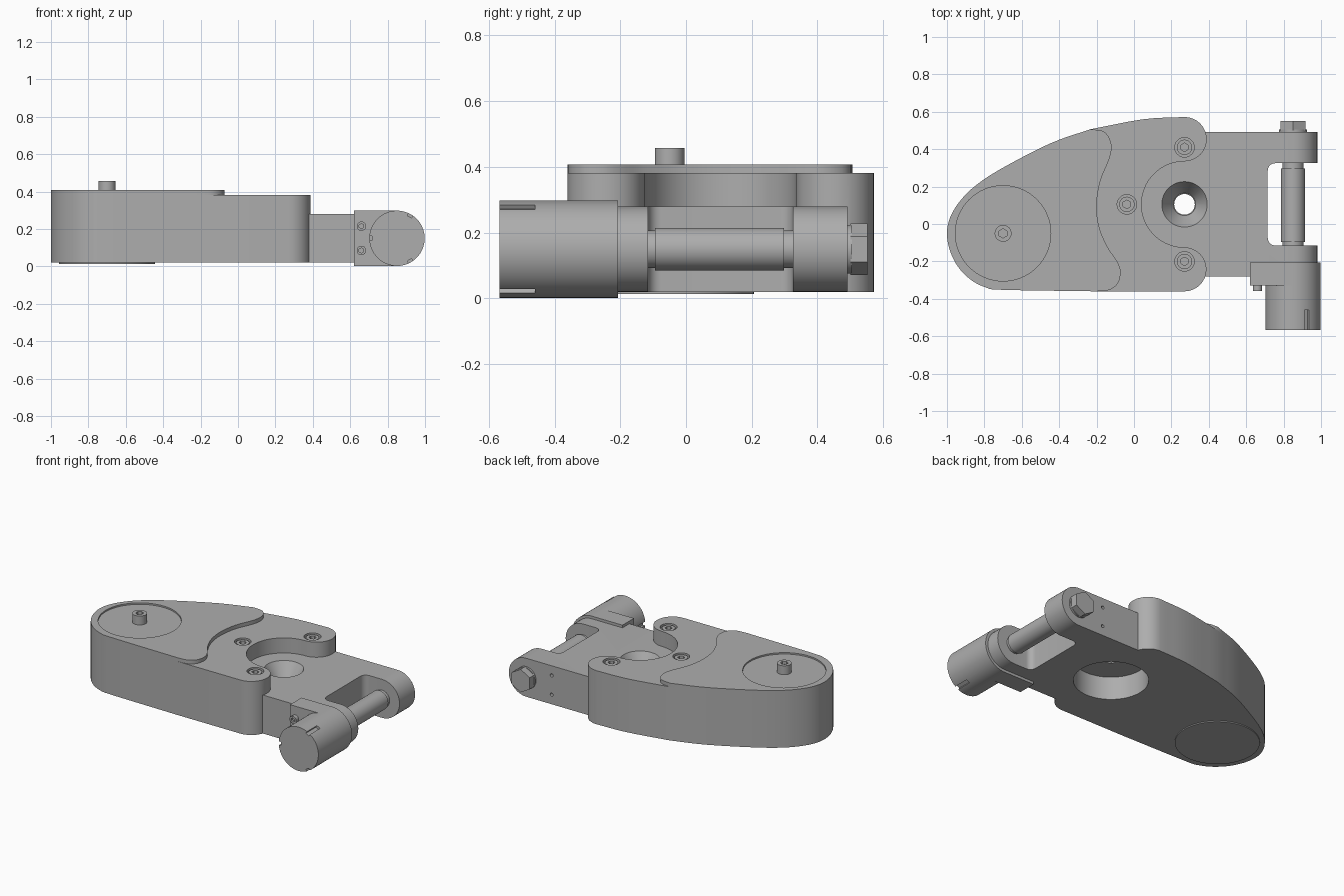
import bpy, bmesh, math
from mathutils import Matrix, Vector

if "Cube" in bpy.data.objects:
    bpy.data.objects.remove(bpy.data.objects["Cube"], do_unlink=True)

grey = bpy.data.materials.new("machined_grey")
grey.use_nodes = True
GREY = (0.42, 0.42, 0.42, 1)
grey.diffuse_color = GREY
grey.node_tree.nodes["Principled BSDF"].inputs["Base Color"].default_value = GREY


def finish(name, bm):
    bmesh.ops.recalc_face_normals(bm, faces=bm.faces)
    mesh = bpy.data.meshes.new(name)
    bm.to_mesh(mesh)
    bm.free()
    mesh.materials.append(grey)
    obj = bpy.data.objects.new(name, mesh)
    bpy.context.collection.objects.link(obj)
    return obj


def prism(name, outline, low, high, axis="z"):
    """Extrude an outline along z, or an x-z outline along y."""
    bm = bmesh.new()
    place = (lambda p: (p[0], p[1], low)) if axis == "z" else (lambda p: (p[0], low, p[1]))
    face = bm.faces.new([bm.verts.new(place(p)) for p in outline])
    step = high - low
    new = bmesh.ops.extrude_face_region(bm, geom=[face])["geom"]
    offset = (0, 0, step) if axis == "z" else (0, step, 0)
    bmesh.ops.translate(bm, vec=offset, verts=[v for v in new if isinstance(v, bmesh.types.BMVert)])
    return finish(name, bm)


def rod(name, centre, low, high, radius, axis="z", sides=48, top_radius=None):
    """Cylinder or cone along z or y; centre holds the two other coordinates."""
    bm = bmesh.new()
    top = radius if top_radius is None else top_radius
    bmesh.ops.create_cone(bm, cap_ends=True, segments=sides, radius1=radius,
                          radius2=top, depth=high - low)
    mid = (low + high) / 2
    if axis == "y":
        bm.transform(Matrix.Rotation(-math.pi / 2, 4, "X"))
        bm.transform(Matrix.Translation((centre[0], mid, centre[1])))
    else:
        bm.transform(Matrix.Translation((centre[0], centre[1], mid)))
    return finish(name, bm)


def box(name, low, high):
    return prism(name, [(low[0], low[1]), (high[0], low[1]), (high[0], high[1]),
                        (low[0], high[1])], low[2], high[2])


def boolean(obj, others, operation="DIFFERENCE"):
    for other in others:
        mod = obj.modifiers.new("boolean", "BOOLEAN")
        mod.operation, mod.solver, mod.object = operation, "EXACT", other
        bpy.context.view_layer.objects.active = obj
        bpy.ops.object.modifier_apply(modifier=mod.name)
        bpy.data.objects.remove(other, do_unlink=True)


def arc(cx, cy, r, start, end, n=16):
    angles = [math.radians(start + (end - start) * i / n) for i in range(n + 1)]
    return [(cx + r * math.cos(a), cy + r * math.sin(a)) for a in angles]


def smooth(points, n=4):
    """Catmull-Rom curve through the points."""
    pts = [Vector(p) for p in points]
    pts = [2 * pts[0] - pts[1]] + pts + [2 * pts[-1] - pts[-2]]
    out = []
    for a, b, c, d in zip(pts, pts[1:], pts[2:], pts[3:]):
        for i in range(n):
            t = i / n
            out.append(tuple(0.5 * (2 * b + (c - a) * t + (2 * a - 5 * b + 4 * c - d) * t ** 2
                                    + (3 * b - a - 3 * c + d) * t ** 3)))
    return out + [tuple(points[-1])]


# Main dimensions
BASE, DECK, PAD, TOP = 0.02, 0.28, 0.382, 0.407
HUB = (0.27, 0.105)
NOSE = (-0.7, -0.05)
AXLE = (0.85, 0.15)

# Housing outline: swept back edge, rounded nose, straight front edge
back_edge = smooth([(0.27, 0.572), (0.05, 0.56), (-0.235, 0.506)])
nose_edge = smooth([(-0.235, 0.506), (-0.45, 0.43), (-0.72, 0.29), (-0.86, 0.195),
                    (-0.94, 0.11), (-0.985, 0.03), (-1, -0.05), (-0.985, -0.14),
                    (-0.94, -0.23), (-0.87, -0.3), (-0.79, -0.34), (-0.7, -0.352),
                    (-0.2, -0.36)])
front_lobe = arc(0.27, -0.2425, 0.1175, -90, 90)
back_lobe = arc(0.27, 0.4535, 0.1185, -90, 90)
bay = arc(*HUB, 0.23, 270, 90, 40)
housing = prism("housing", back_edge[:-1] + nose_edge + front_lobe + bay[1:-1] + back_lobe[:-1],
                BASE, PAD)

# Raised cover with a wavy inner edge
wave = smooth([(-0.2, -0.36), (-0.13, -0.352), (-0.085, -0.315), (-0.072, -0.255),
               (-0.09, -0.2), (-0.14, -0.125), (-0.185, -0.02), (-0.2, 0.1),
               (-0.18, 0.23), (-0.135, 0.34), (-0.12, 0.41), (-0.135, 0.465),
               (-0.17, 0.498), (-0.235, 0.506)])
cover = prism("raised_cover", nose_edge + wave[1:-1], PAD - 0.002, TOP)
boolean(cover, [rod("cover_recess", NOSE, TOP - 0.01, TOP + 0.1, 0.255, sides=64)])

# Deck plate with two fork arms, rounded around the axle
side = [(0.0, BASE)] + arc(*AXLE, 0.13, -90, 90, 24) + [(0.0, DECK)]
deck = prism("fork_plate", side, -0.28, 0.492, "y")
slot = (arc(0.755, -0.075, 0.04, 270, 180, 8) + arc(0.755, 0.285, 0.04, 180, 90, 8)
        + [(1.1, 0.325), (1.1, -0.115)])
boolean(deck, [prism("fork_slot", slot, -0.1, 0.5)])
holes = [rod("pin_hole", (0.66, z), 0.46, 0.6, 0.011, "y", 16) for z in (0.085, 0.215)]
boolean(deck, holes)

# Underside bore, through hole and conical seat, cut in the joined body
boolean(housing, [deck], "UNION")
boolean(housing, [rod("bore", HUB, -0.1, 0.175, 0.228, sides=64),
                  rod("through_hole", HUB, 0.1, 0.5, 0.055),
                  rod("cone_seat", HUB, 0.18, DECK + 0.001, 0.06, top_radius=0.122)])
housing.name = "body"

parts = [housing, cover]


def socket_screw(name, centre, low, high, radius, axis="z"):
    """Cap screw with a hexagonal socket at its upper or front end."""
    screw = rod(name, centre, low, high, radius, axis, 32)
    cut = (high - 0.02, high + 0.05) if axis == "z" else (low - 0.05, low + 0.015)
    boolean(screw, [rod("hex_socket", centre, *cut, radius * 0.55, axis, 6)])
    parts.append(screw)


# Deck screws sunk in counterbores
for label, spot in (("back", (0.27, 0.41)), ("front", (0.27, -0.2)), ("middle", (-0.038, 0.105))):
    boolean(housing, [rod("counterbore", spot, PAD - 0.035, PAD + 0.1, 0.052)])
    socket_screw(label + "_screw", spot, PAD - 0.04, PAD - 0.006, 0.041)

# Nose post and bottom disc
socket_screw("nose_post", NOSE, 0.39, 0.457, 0.045)
parts.append(rod("bottom_disc", NOSE, 0.013, BASE + 0.002, 0.257, sides=64))

# Axle with reduced ends, washer and hex head
parts.append(rod("axle", AXLE, -0.095, 0.298, 0.065, "y"))
parts.append(rod("axle_core", AXLE, -0.2, 0.4, 0.057, "y"))
parts.append(rod("axle_washer", AXLE, 0.485, 0.505, 0.074, "y"))
parts.append(rod("axle_hex_head", AXLE, 0.5, 0.552, 0.078, "y", 6))

# Knob with a mounting flange and three notches at its outer rim
knob = rod("knob", AXLE, -0.567, -0.207, 0.148, "y", 64)
flange = box("flange", (0.62, -0.33, 0.002), (0.85, -0.207, 0.298))
boolean(knob, [flange], "UNION")
for angle in (60, 180, 300):
    notch = box("notch", (0.133, -0.7, -0.013), (0.2, -0.46, 0.013))
    notch.data.transform(Matrix.Translation((AXLE[0], 0, AXLE[1]))
                         @ Matrix.Rotation(math.radians(-angle), 4, "Y"))
    boolean(knob, [notch])
parts.append(knob)
for label, z in (("lower", 0.085), ("upper", 0.215)):
    socket_screw(label + "_flange_screw", (0.66, z), -0.357, -0.32, 0.025, "y")

# Smooth curved walls, crisp edges
bpy.ops.object.select_all(action="DESELECT")
for part in parts:
    part.select_set(True)
bpy.context.view_layer.objects.active = housing
bpy.ops.object.shade_smooth_by_angle(angle=math.radians(30))
